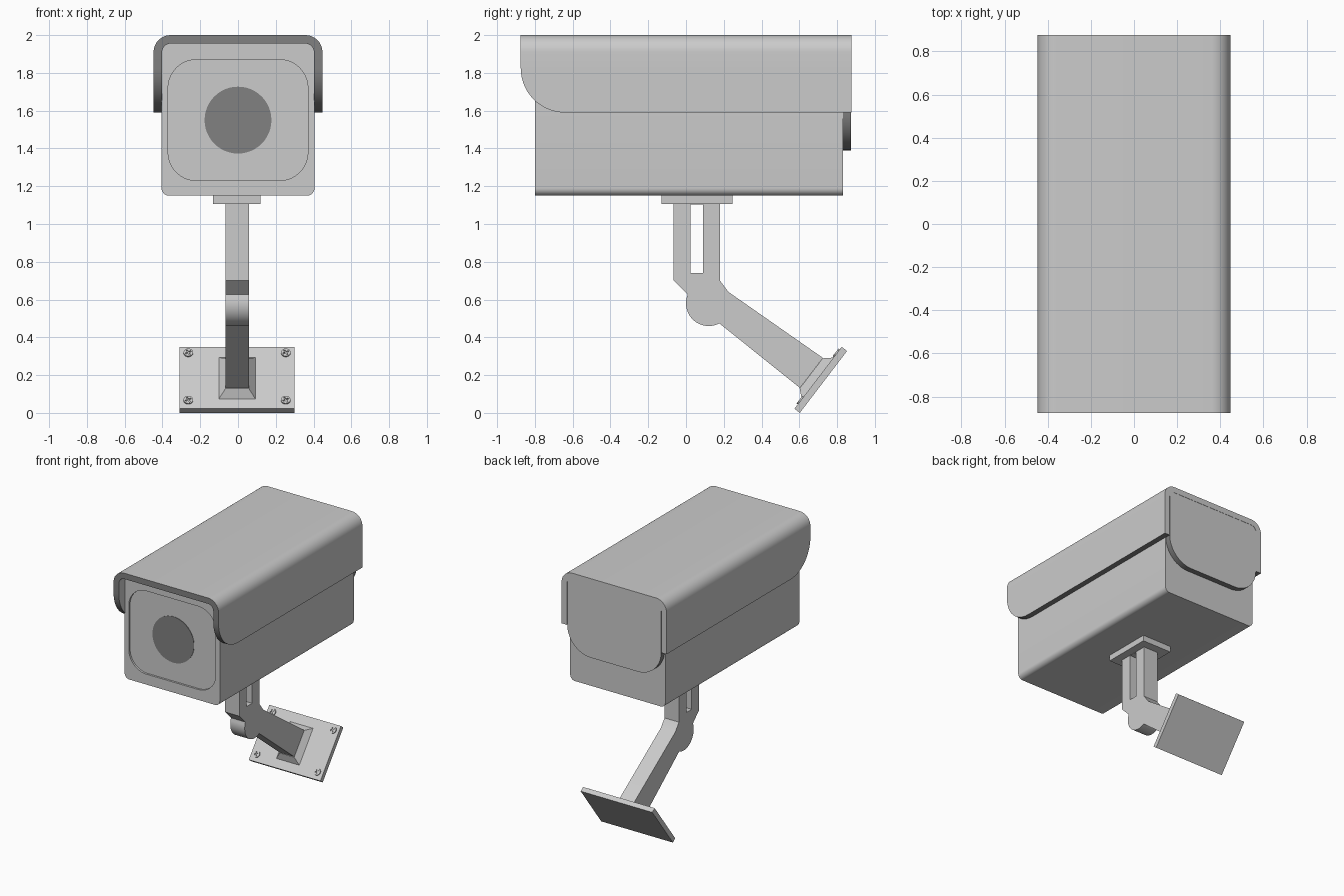
import bpy, bmesh, math
from mathutils import Matrix, Vector

if "Cube" in bpy.data.objects:
    bpy.data.objects.remove(bpy.data.objects["Cube"])

dark = bpy.data.materials.new("dark_grey")
dark.diffuse_color = (0.22, 0.22, 0.22, 1)
dark.use_nodes = True
dark.node_tree.nodes["Principled BSDF"].inputs["Base Color"].default_value = dark.diffuse_color


def frame(u, v, w, o=(0, 0, 0)):
    return Matrix((u, v, w)).transposed().to_4x4() if o == (0, 0, 0) else \
        Matrix.Translation(o) @ Matrix((u, v, w)).transposed().to_4x4()


X, Y, Z = (1, 0, 0), (0, 1, 0), (0, 0, 1)
FRONT = frame(X, Z, Y)          # profile in xz, depth along y
SIDE = frame(Y, Z, X)           # profile in yz, depth along x


def arc(cx, cy, r, a0, a1, n=12):
    return [(cx + r * math.cos(math.radians(a0 + (a1 - a0) * i / n)),
             cy + r * math.sin(math.radians(a0 + (a1 - a0) * i / n))) for i in range(n + 1)]


def round_rect(x0, x1, y0, y1, r, n=10):
    return (arc(x1 - r, y0 + r, r, -90, 0, n) + arc(x1 - r, y1 - r, r, 0, 90, n)
            + arc(x0 + r, y1 - r, r, 90, 180, n) + arc(x0 + r, y0 + r, r, 180, 270, n))


def rect(x0, x1, y0, y1):
    return [(x0, y0), (x1, y0), (x1, y1), (x0, y1)]


def finish(bm, name, slots=()):
    bmesh.ops.recalc_face_normals(bm, faces=bm.faces[:])
    me = bpy.data.meshes.new(name)
    bm.to_mesh(me)
    bm.free()
    for s in slots:
        me.materials.append(s)
    me.shade_smooth()
    me.set_sharp_from_angle(angle=math.radians(30))
    ob = bpy.data.objects.new(name, me)
    bpy.context.collection.objects.link(ob)
    return ob


def prism(name, M, outer, w0, w1, hole=None, hole_w=None, end=None, slots=(), side_mat=0):
    """Extrude outer from w0 to w1; hole goes through, or stops at hole_w."""
    bm = bmesh.new()

    def ring(pts, w):
        vs = [bm.verts.new(M @ Vector((p[0], p[1], w))) for p in pts]
        return vs, [bm.edges.new((vs[i - 1], vs[i])) for i in range(len(vs))]

    def cap(edges):
        bmesh.ops.triangle_fill(bm, use_beauty=True, edges=edges)

    a, ea = ring(outer, w0)
    b, eb = ring(end or outer, w1)
    pairs = [(a, b)]
    if hole:
        c, ec = ring(hole, w0)
        d, ed = ring(hole, w1 if hole_w is None else hole_w)
        pairs.append((c, d))
        ea += ec
        if hole_w is None:
            eb += ed
        else:
            cap(ed)
    cap(ea)
    cap(eb)
    for p, q in pairs:
        for i in range(len(p)):
            f = bm.faces.new((p[i - 1], p[i], q[i], q[i - 1]))
            f.material_index = side_mat
    return finish(bm, name, slots)


# Camera housing with recessed front window
prism("housing", FRONT, round_rect(-0.405, 0.405, 1.15, 1.955, 0.04), -0.8, 0.83,
      hole=round_rect(-0.37, 0.37, 1.23, 1.87, 0.15, 14), hole_w=-0.785)

# Lens disc
prism("lens", FRONT, arc(0, 1.55, 0.177, 0, 352.5, 47), -0.788, -0.78, slots=[dark])

# Back cover with rounded lower corners
back = ([(0.4, 1.955), (-0.4, 1.955)] + arc(-0.2, 1.59, 0.2, 180, 270)
        + arc(0.2, 1.59, 0.2, 270, 360))
prism("back_cover", FRONT, back, 0.82, 0.873, slots=[None, dark], side_mat=1)


# Sun hood: bent sheet whose side flaps are rounded at the front
def hood_section(hx, top, r):
    flap = [(hx, 1.825 - 0.235 * math.cos(math.radians(90 * i / 14))) for i in range(15)]
    half = flap + arc(hx - r, top - r, r, 0, 90, 10)
    return half + [(-x, z) for x, z in reversed(half)]


def hood_front(z):
    d = max(0.0, 1.825 - z)
    return -0.64 - math.sqrt(max(0.0, 0.235 ** 2 - d * d))


bm = bmesh.new()
sheets = []
for section in (hood_section(0.447, 2.0, 0.09), hood_section(0.402, 1.955, 0.045)):
    sheets.append([bm.verts.new((x, hood_front(z), z)) for x, z in section])
    sheets.append([bm.verts.new((x, 0.875, z)) for x, z in section])
of, ob_, nf, nb = sheets
for p, q, mat in ((of, ob_, 0), (nf, nb, 0), (of, nf, 1), (ob_, nb, 0)):
    for i in range(len(p) - 1):
        bm.faces.new((p[i], p[i + 1], q[i + 1], q[i])).material_index = mat
for i in (0, -1):
    bm.faces.new((of[i], ob_[i], nb[i], nf[i])).material_index = 1
finish(bm, "sun_hood", [None, dark])

# Mounting pad under the housing
prism("mount_pad", FRONT, rect(-0.132, 0.118, 1.105, 1.155), -0.13, 0.245)

# Bent arm with a slot and a round knuckle
arm = ([(-0.065, 1.11), (-0.065, 0.70), (0.008, 0.627)]
       + arc(0.12, 0.58, 0.12, 160, 298, 20)
       + [(0.603, 0.132), (0.725, 0.291), (0.225, 0.64), (0.18, 0.70), (0.18, 1.11)])
prism("arm", SIDE, arm, -0.066, 0.057, hole=rect(0.025, 0.09, 0.74, 1.103))

# Tilted wall plate with tapered socket
T, N = (0, 0.607, 0.795), (0, -0.795, 0.607)
PLATE = frame(X, T, N, (0, 0.574, 0.022))
prism("wall_plate", PLATE, rect(-0.31, 0.3, 0, 0.412), -0.036, 0)
prism("arm_socket", PLATE, rect(-0.106, 0.097, 0.06, 0.345), -0.005, 0.043,
      end=rect(-0.066, 0.057, 0.102, 0.303))

# Cross-head screws in the plate corners
s, l = 0.004, 0.017
cross = [(s, s), (s, l), (-s, l), (-s, s), (-l, s), (-l, -s),
         (-s, -s), (-s, -l), (s, -l), (s, -s), (l, -s), (l, s)]
turn = 0.5
cross = [(x * math.cos(turn) - y * math.sin(turn), x * math.sin(turn) + y * math.cos(turn))
         for x, y in cross]
for x in (-0.263, 0.253):
    for t in (0.055, 0.37):
        prism("screw", PLATE @ Matrix.Translation((x, t, 0)), arc(0, 0, 0.025, 0, 345, 23),
              0.008, -0.006, hole=cross, hole_w=0.001)
